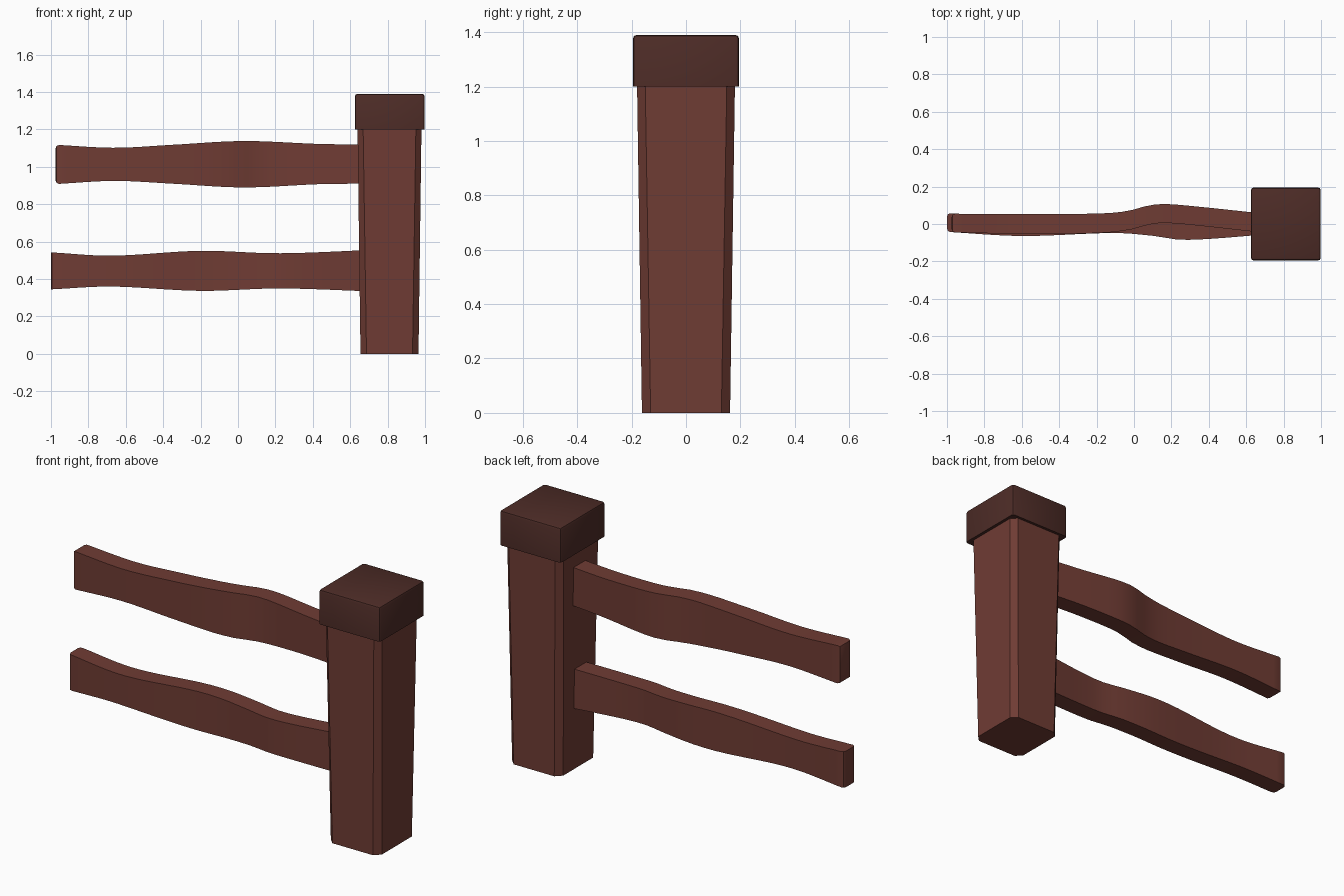
import bpy, bmesh, math

if "Cube" in bpy.data.objects:
    bpy.data.objects.remove(bpy.data.objects["Cube"])


def material(name, rgb):
    m = bpy.data.materials.new(name)
    m.diffuse_color = (*rgb, 1)
    m.use_nodes = True
    m.node_tree.nodes["Principled BSDF"].inputs["Base Color"].default_value = m.diffuse_color
    return m


WOOD = material("red_brown_wood", (0.16, 0.045, 0.034))
DARK = material("dark_wood", (0.075, 0.025, 0.02))


def finish(name, bm, mat, smooth=True):
    bmesh.ops.recalc_face_normals(bm, faces=bm.faces)
    mesh = bpy.data.meshes.new(name)
    bm.to_mesh(mesh)
    bm.free()
    mesh.materials.append(mat)
    ob = bpy.data.objects.new(name, mesh)
    bpy.context.collection.objects.link(ob)
    if smooth:
        bpy.ops.object.select_all(action='DESELECT')
        ob.select_set(True)
        bpy.context.view_layer.objects.active = ob
        bpy.ops.object.shade_smooth_by_angle(angle=math.radians(35))
    return ob


def loft(rings):
    bm = bmesh.new()
    loops = [[bm.verts.new(p) for p in ring] for ring in rings]
    n = len(loops[0])
    for a, b in zip(loops, loops[1:]):
        for i in range(n):
            j = (i + 1) % n
            bm.faces.new((a[i], a[j], b[j], b[i]))
    bm.faces.new(loops[0][::-1])
    bm.faces.new(loops[-1])
    return bm


def curve_at(points, x):
    # smooth cubic through (x, value) points
    k = 0
    while k < len(points) - 2 and x > points[k + 1][0]:
        k += 1

    def slope(i):
        a, b = points[max(i - 1, 0)], points[min(i + 1, len(points) - 1)]
        return (b[1] - a[1]) / (b[0] - a[0])
    (x0, v0), (x1, v1) = points[k], points[k + 1]
    h = x1 - x0
    t = (x - x0) / h
    return ((2*t**3 - 3*t**2 + 1) * v0 + (t**3 - 2*t**2 + t) * h * slope(k)
            + (3*t**2 - 2*t**3) * v1 + (t**3 - t**2) * h * slope(k + 1))


# Tapered post with chamfered corners
def octagon(hx, hy, c, z, cx=0.81):
    pts = [(hx, hy - c), (hx - c, hy), (c - hx, hy), (-hx, hy - c),
           (-hx, c - hy), (c - hx, -hy), (hx - c, -hy), (hx, c - hy)]
    return [(cx + x, y, z) for x, y in pts]


finish("post", loft([octagon(0.155, 0.162, 0.032, 0),
                     octagon(0.171, 0.18, 0.03, 1.21)]), WOOD, False)

# Block cap, rounded on all but the bottom edges
bm = loft([[(0.625, -0.195, z), (0.998, -0.195, z), (0.998, 0.195, z), (0.625, 0.195, z)]
           for z in (1.2, 1.39)])
bmesh.ops.bevel(bm, geom=[e for e in bm.edges if any(v.co.z > 1.3 for v in e.verts)],
                offset=0.014, segments=2, profile=0.5, affect='EDGES')
finish("post_cap", bm, DARK)


# Wavy rails: top, bottom, front and back edges as curves along x
def rail(name, x0, top, bottom, front, back, round_end):
    x1, n = 0.72, 28
    rings = []
    for i in range(n + 1):
        x = x0 + (x1 - x0) * i / n
        t, b, f, k = (curve_at(c, x) for c in (top, bottom, front, back))
        rings.append([(x, f, b), (x, k, b), (x, k, t), (x, f, t)])
    bm = loft(rings)
    end = [e for e in bm.edges if all(v.co.x < x0 + 0.001 for v in e.verts)]
    if not round_end:
        end = [e for e in end if abs(e.verts[0].co.z - e.verts[1].co.z) > 0.1]
    bmesh.ops.bevel(bm, geom=end, offset=0.018, segments=2, profile=0.5, affect='EDGES')
    finish(name, bm, WOOD)


rail("upper_rail", -0.975,
     [(-0.975, 1.118), (-0.66, 1.102), (-0.35, 1.118), (0.03, 1.138), (0.45, 1.122), (0.72, 1.12)],
     [(-0.975, 0.908), (-0.66, 0.925), (-0.35, 0.91), (0.03, 0.89), (0.45, 0.908), (0.72, 0.91)],
     [(-0.975, -0.045), (-0.5, -0.054), (-0.15, -0.046), (0, -0.026), (0.08, -0.002),
      (0.16, 0.006), (0.3, -0.004), (0.72, -0.05)],
     [(-0.975, 0.055), (-0.5, 0.053), (-0.12, 0.059), (0, 0.077), (0.08, 0.1),
      (0.16, 0.107), (0.3, 0.097), (0.72, 0.053)],
     True)
rail("lower_rail", -1.0,
     [(-1, 0.543), (-0.68, 0.525), (-0.2, 0.551), (0.22, 0.538), (0.72, 0.556)],
     [(-1, 0.345), (-0.68, 0.36), (-0.2, 0.337), (0.22, 0.35), (0.72, 0.334)],
     [(-1, -0.042), (-0.6, -0.064), (-0.1, -0.048), (0.1, -0.063), (0.27, -0.085), (0.72, -0.055)],
     [(-1, 0.058), (-0.6, 0.038), (-0.1, 0.052), (0.1, 0.04), (0.27, 0.018), (0.72, 0.048)],
     False)
